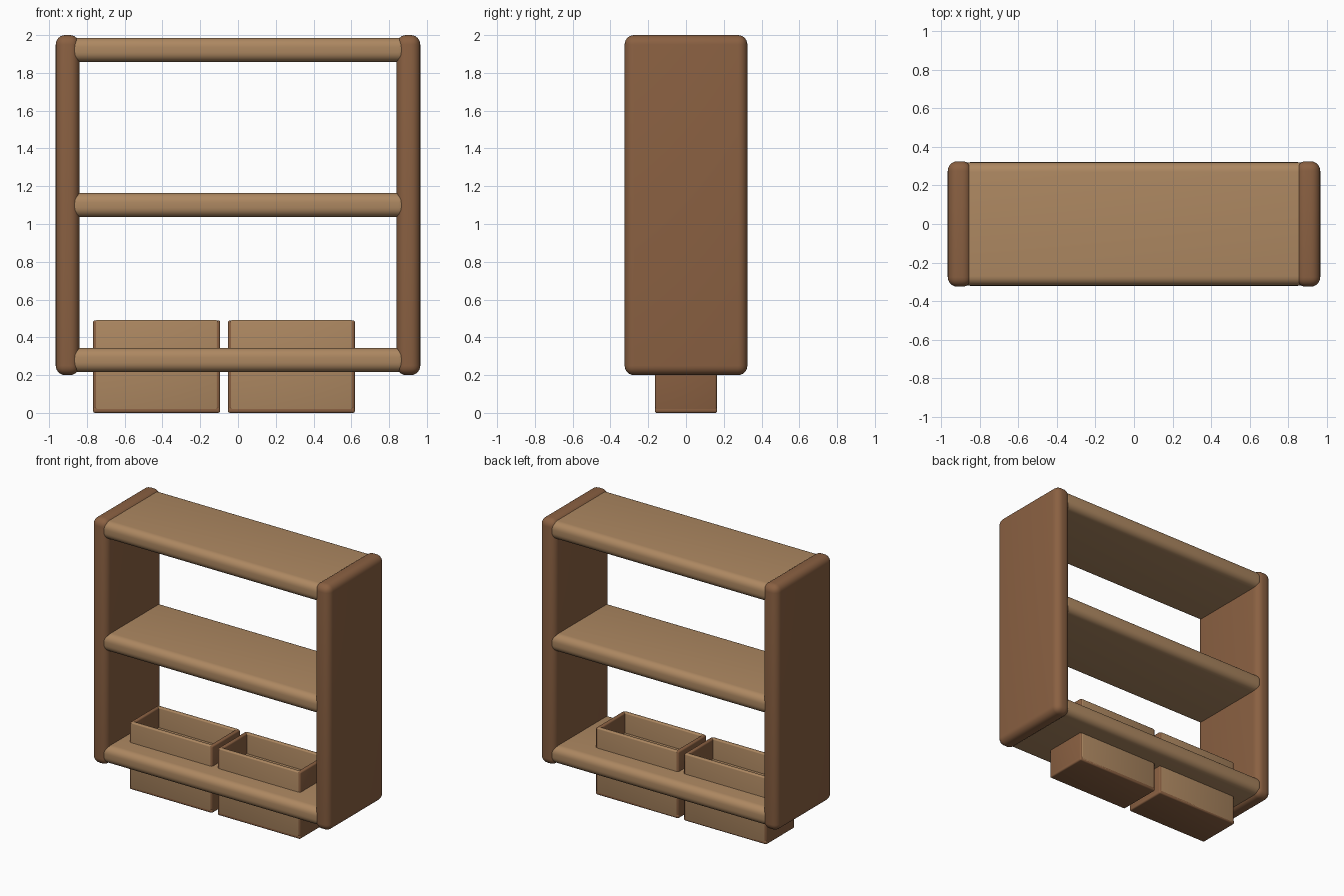
import bpy
import math

if "Cube" in bpy.data.objects:
    bpy.data.objects.remove(bpy.data.objects["Cube"])


def material(name, color):
    m = bpy.data.materials.new(name)
    m.diffuse_color = (*color, 1)
    m.use_nodes = True
    m.node_tree.nodes["Principled BSDF"].inputs["Base Color"].default_value = m.diffuse_color
    return m


brown = material("dark_wood", (0.255, 0.118, 0.054))
tan = material("light_wood", (0.418, 0.245, 0.120))


def board(name, lo, hi, mat, radius, segments):
    """Rounded board between two opposite corners."""
    size = [b - a for a, b in zip(lo, hi)]
    bpy.ops.mesh.primitive_cube_add(size=1, location=[(a + b) / 2 for a, b in zip(lo, hi)])
    ob = bpy.context.object
    ob.name = name
    ob.scale = size
    bpy.ops.object.transform_apply(location=False, rotation=False, scale=True)
    ob.data.materials.append(mat)
    bevel = ob.modifiers.new("rounding", 'BEVEL')
    bevel.width = radius
    bevel.segments = segments
    bpy.ops.object.modifier_apply(modifier=bevel.name)
    bpy.ops.object.shade_smooth_by_angle(angle=math.radians(35))
    return ob


# Upright side boards
for side, x in (("left", -0.9025), ("right", 0.9025)):
    board(f"{side}_upright", (x - 0.0625, -0.325, 0.2), (x + 0.0625, 0.325, 2.0), brown, 0.05, 6)

# Shelves
for name, z in (("bottom", 0.28), ("middle", 1.1), ("top", 1.922)):
    board(f"{name}_shelf", (-0.9, -0.32, z - 0.064), (0.9, 0.32, z + 0.064), tan, 0.05, 6)

# Two open storage boxes passing through the bottom shelf
W, D, H, T = 0.336, 0.165, 0.49, 0.03
for side, x in (("left", -0.431), ("right", 0.283)):
    board(f"{side}_box_floor", (x - W, -D, 0), (x + W, D, T), brown, 0.01, 3)
    for s, end in ((-1, "left"), (1, "right")):
        a, b = sorted((s * W, s * (W - T)))
        board(f"{side}_box_{end}_wall", (x + a, -D + 0.002, 0.002), (x + b, D - 0.002, H), brown, 0.01, 3)
    for s, face in ((-1, "front"), (1, "back")):
        a, b = sorted((s * D, s * (D - T)))
        board(f"{side}_box_{face}_wall", (x - W + 0.012, a, 0.004), (x + W - 0.012, b, H + 0.001), tan, 0.008, 3)
